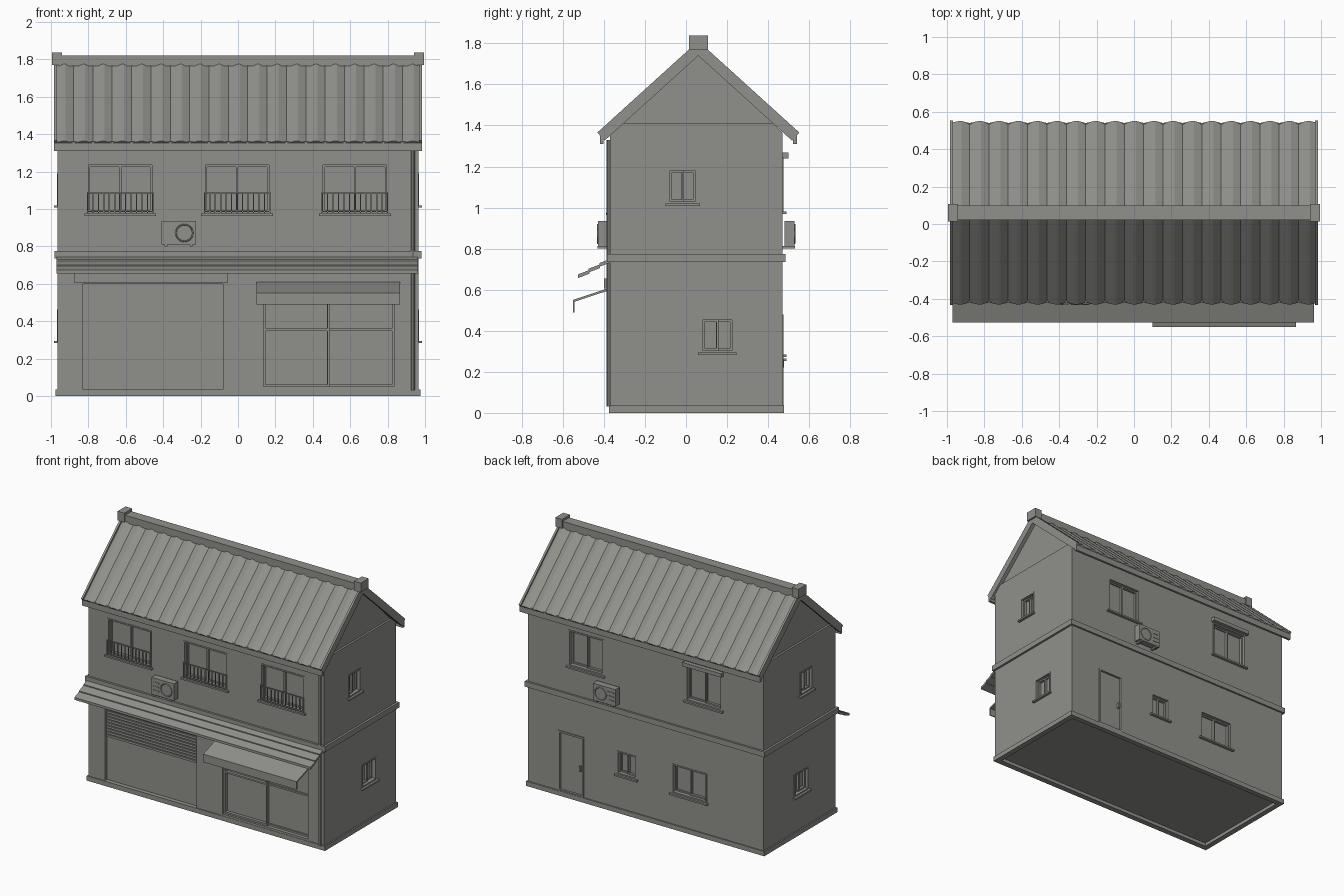
import bpy, bmesh, math
from mathutils import Vector

if "Cube" in bpy.data.objects:
    bpy.data.objects.remove(bpy.data.objects["Cube"])

grey = bpy.data.materials.new("warm_grey")
grey.use_nodes = True
grey.diffuse_color = (0.28, 0.28, 0.26, 1)
grey.node_tree.nodes["Principled BSDF"].inputs["Base Color"].default_value = (0.28, 0.28, 0.26, 1)

W, FRONT, BACK, RIDGE_Y = 0.965, -0.37, 0.47, 0.06


def finish(name, bm):
    bmesh.ops.recalc_face_normals(bm, faces=bm.faces)
    mesh = bpy.data.meshes.new(name)
    bm.to_mesh(mesh)
    bm.free()
    mesh.materials.append(grey)
    ob = bpy.data.objects.new(name, mesh)
    bpy.context.collection.objects.link(ob)
    return ob


def add_loft(bm, a, b):
    """Join two matching loops of points into a closed solid."""
    va, vb = [bm.verts.new(p) for p in a], [bm.verts.new(p) for p in b]
    n = len(va)
    for i in range(n):
        j = (i + 1) % n
        bm.faces.new((va[i], va[j], vb[j], vb[i]))
    bm.faces.new(va)
    bm.faces.new(vb)


def add_prism(bm, profile, x0, x1):
    add_loft(bm, [(x0, y, z) for y, z in profile], [(x1, y, z) for y, z in profile])


def prism(name, profile, x0, x1):
    bm = bmesh.new()
    add_prism(bm, profile, x0, x1)
    return finish(name, bm)


def add_box(bm, x0, x1, y0, y1, z0, z1):
    add_prism(bm, [(y0, z0), (y1, z0), (y1, z1), (y0, z1)], x0, x1)


def boxes(name, *dims):
    bm = bmesh.new()
    for d in dims:
        add_box(bm, *d)
    return finish(name, bm)


def on_wall(side, u0, u1, d0, d1, z0, z1):
    """Box extents from wall coordinates: u along the wall, d outward."""
    if side == "front":
        return (u0, u1, FRONT - d1, FRONT - d0, z0, z1)
    if side == "back":
        return (u0, u1, BACK + d0, BACK + d1, z0, z1)
    if side == "left":
        return (W + d0, W + d1, u0, u1, z0, z1)
    return (-W - d1, -W - d0, u0, u1, z0, z1)


cutter = bmesh.new()


def cut(side, u0, u1, z0, z1, depth=0.035):
    add_box(cutter, *on_wall(side, u0, u1, -depth, 0.05, z0, z1))


def frame(side, u0, u1, z0, z1, t, d0, d1):
    spans = [(u0, u0 + t, z0, z1), (u1 - t, u1, z0, z1),
             (u0 + t, u1 - t, z0, z0 + t), (u0 + t, u1 - t, z1 - t, z1)]
    return [on_wall(side, a, b, d0, d1, c, d) for a, b, c, d in spans]


def window(name, side, u0, u1, z0, z1, rail=False, hood=False):
    cut(side, u0, u1, z0, z1)
    mid = (u0 + u1) / 2
    parts = frame(side, u0, u1, z0, z1, 0.01, -0.034, 0.004)
    parts += frame(side, u0 + 0.01, mid + 0.006, z0 + 0.01, z1 - 0.01, 0.01, -0.034, -0.016)
    parts += frame(side, mid - 0.006, u1 - 0.01, z0 + 0.01, z1 - 0.01, 0.01, -0.034, -0.024)
    parts.append(on_wall(side, u0 - 0.012, u1 + 0.012, -0.02, 0.02, z0 - 0.012, z0))
    if hood:
        parts.append(on_wall(side, u0 - 0.012, u1 + 0.012, -0.01, 0.03, z1, z1 + 0.028))
    boxes(name, *parts)
    if rail:
        top, n = z0 + 0.115, 13
        bars = [on_wall(side, u0 + 0.002, u1 - 0.002, 0.006, 0.014, z, z + 0.007)
                for z in (z0 + 0.008, top - 0.007)]
        for i in range(n):
            u = u0 + 0.005 + (u1 - u0 - 0.01) * i / (n - 1)
            bars.append(on_wall(side, u - 0.003, u + 0.003, 0.007, 0.013, z0, top))
        boxes(name + "_railing", *bars)


# Windows of the upper floor front, the back and the two ends
for label, x in (("right", -0.63), ("middle", -0.005), ("left", 0.625)):
    window("front_window_" + label, "front", x - 0.18, x + 0.18, 0.975, 1.245, rail=True)
window("back_upper_window_left", "back", 0.345, 0.63, 0.98, 1.245)
window("back_upper_window_right", "back", -0.625, -0.33, 0.98, 1.24, hood=True)
window("back_small_window", "back", 0.075, 0.235, 0.285, 0.455)
window("back_lower_window", "back", -0.5, -0.215, 0.265, 0.48)
window("left_upper_window", "left", -0.088, 0.055, 1.02, 1.19)
window("left_lower_window", "left", 0.07, 0.235, 0.295, 0.462)
window("right_upper_window", "right", -0.1, 0.045, 1.02, 1.19)
window("right_lower_window", "right", -0.05, 0.115, 0.295, 0.462)

# Roller shutter with slatted upper half
cut("front", -0.83, -0.08, 0.035, 0.6)
slats = []
for i in range(11):
    z = 0.355 + i * 0.022
    slats.append(on_wall("front", -0.83, -0.08, -0.036, -0.018, z, z + 0.016))
boxes("roller_shutter", on_wall("front", -0.83, -0.08, -0.036, -0.026, 0.035, 0.6), *slats)
boxes("shutter_box", on_wall("front", -0.875, -0.055, -0.005, 0.03, 0.605, 0.655))

# Shop front with sliding doors
cut("front", 0.12, 0.85, 0.035, 0.6)
shop = frame("front", 0.12, 0.85, 0.035, 0.6, 0.015, -0.036, 0.004)
for a, b, d in ((0.135, 0.49, -0.012), (0.475, 0.835, -0.022)):
    shop += frame("front", a, b, 0.05, 0.585, 0.012, -0.036, d)
    shop.append(on_wall("front", a, b, -0.036, d - 0.002, 0.348, 0.36))
boxes("shop_doors", *shop)

# Back door
cut("back", 0.505, 0.715, 0.03, 0.48, 0.02)
boxes("back_door", *frame("back", 0.505, 0.715, 0.03, 0.48, 0.014, -0.02, 0.006),
      on_wall("back", 0.519, 0.701, -0.02, -0.01, 0.03, 0.466),
      on_wall("back", 0.53, 0.542, -0.011, 0.008, 0.22, 0.26))

# Recessed gables and hollow underside
for s in (-1, 1):
    add_prism(cutter, [(-0.318, 1.41), (0.438, 1.41), (RIDGE_Y, 1.75)], s * 0.95, s * 1.1)
add_box(cutter, -0.935, 0.935, FRONT + 0.036, BACK - 0.03, -0.1, 0.025)

# House body with all openings cut
body = prism("house_walls", [(FRONT, 0), (BACK, 0), (BACK, 1.365), (RIDGE_Y, 1.765), (FRONT, 1.365)], -W, W)
helper = finish("opening_cutter", cutter)
helper.hide_render = True
mod = body.modifiers.new("openings", "BOOLEAN")
mod.operation, mod.solver, mod.object = "DIFFERENCE", "EXACT", helper
graph = bpy.context.evaluated_depsgraph_get()
body_mesh = bpy.data.meshes.new_from_object(body.evaluated_get(graph))
body.modifiers.clear()
body.data = body_mesh
bpy.data.objects.remove(helper)


def ring(name, out, y0, y1, z0, z1):
    """Band of four strips around the house."""
    i, o = W - 0.005, W + out
    boxes(name, (-o, o, y0, FRONT + 0.005, z0, z1), (-o, o, BACK - 0.005, y1, z0, z1),
          (-o, -i, FRONT, BACK, z0, z1), (i, o, FRONT, BACK, z0, z1))


ring("plinth", 0.01, FRONT - 0.006, BACK + 0.008, 0, 0.035)
ring("floor_band", 0.016, FRONT - 0.015, BACK + 0.014, 0.735, 0.775)

# Tiled roof slopes: asymmetric waves running from eave to ridge
PITCH, COUNT, ROOF_W = 0.1035, 19, 0.983
for label, s in (("front", -1), ("back", 1)):
    eave = Vector((0, RIDGE_Y + s * 0.48, 1.352))
    top = Vector((0, RIDGE_Y, 1.787))
    slope = (top - eave).normalized()
    normal = Vector((0, s * slope.z, abs(slope.y)))
    wave = []
    for i in range(COUNT):
        x = -ROOF_W + i * PITCH
        wave += [(x, 0), (x + 0.048, 0.016), (x + 0.062, 0.016)]
    wave += [(ROOF_W, 0), (ROOF_W, -0.028), (-ROOF_W, -0.028)]
    loops = [[p + Vector((x, 0, 0)) + normal * h for x, h in wave] for p in (eave, top)]
    bm = bmesh.new()
    add_loft(bm, *loops)
    finish("roof_tiles_" + label, bm)
    y = eave.y
    boxes("eave_board_" + label, (-ROOF_W, ROOF_W, min(y, y - s * 0.018), max(y, y - s * 0.018), 1.31, 1.36))
    # Verge strips along the gable edges
    edge = [(p.y + normal.y * h, p.z + normal.z * h) for p, h in
            ((eave, -0.035), (eave, 0.018), (top, 0.018), (top, -0.035))]
    for side, x in (("left", ROOF_W - 0.015), ("right", -ROOF_W)):
        prism("verge_" + label + "_" + side, edge, x, x + 0.015)

# Ridge with end blocks
boxes("ridge_cap", (-0.96, 0.96, 0.022, 0.098, 1.765, 1.82))
boxes("ridge_ends", *[(min(a, b), max(a, b), 0.014, 0.106, 1.77, 1.838)
                      for a, b in ((-0.995, -0.94), (0.94, 0.995))])

# Long stepped canopy over the ground floor
bm = bmesh.new()
for i in range(3):
    y0, z0 = -0.365 - i * 0.053, 0.752 - i * 0.028
    y1, z1 = y0 - 0.056, z0 - 0.022
    add_prism(bm, [(y0, z0), (y1, z1), (y1, z1 - 0.018), (y0, z0 - 0.018)], -0.97, 0.963)
finish("front_canopy", bm)

# Shop awning with hanging valance
prism("shop_awning", [(-0.365, 0.612), (-0.55, 0.55), (-0.55, 0.49), (-0.542, 0.49),
                      (-0.542, 0.542), (-0.365, 0.6)], 0.1, 0.865)

# Air conditioners
for label, side, u in (("front", "front", -0.317), ("back", "back", 0.3)):
    boxes("air_conditioner_" + label, on_wall(side, u - 0.093, u + 0.093, 0.01, 0.058, 0.81, 0.935),
          on_wall(side, u - 0.075, u - 0.06, 0, 0.062, 0.8, 0.812),
          on_wall(side, u + 0.06, u + 0.075, 0, 0.062, 0.8, 0.812),
          *[on_wall(side, u - 0.08, u - 0.03, 0.058, 0.061, z, z + 0.008) for z in (0.84, 0.87, 0.9)])
    y = FRONT - 0.059 if side == "front" else BACK + 0.059
    bpy.ops.mesh.primitive_torus_add(major_segments=20, minor_segments=6, major_radius=0.045,
                                     minor_radius=0.004, location=(u + 0.03, y, 0.872),
                                     rotation=(math.pi / 2, 0, 0))
    fan = bpy.context.object
    fan.name = "fan_guard_" + label
    fan.data.materials.append(grey)

# Corner drainpipe
bpy.ops.mesh.primitive_cylinder_add(vertices=8, radius=0.01, depth=1.3, location=(0.935, FRONT - 0.006, 0.68))
bpy.context.object.name = "drainpipe"
bpy.context.object.data.materials.append(grey)
